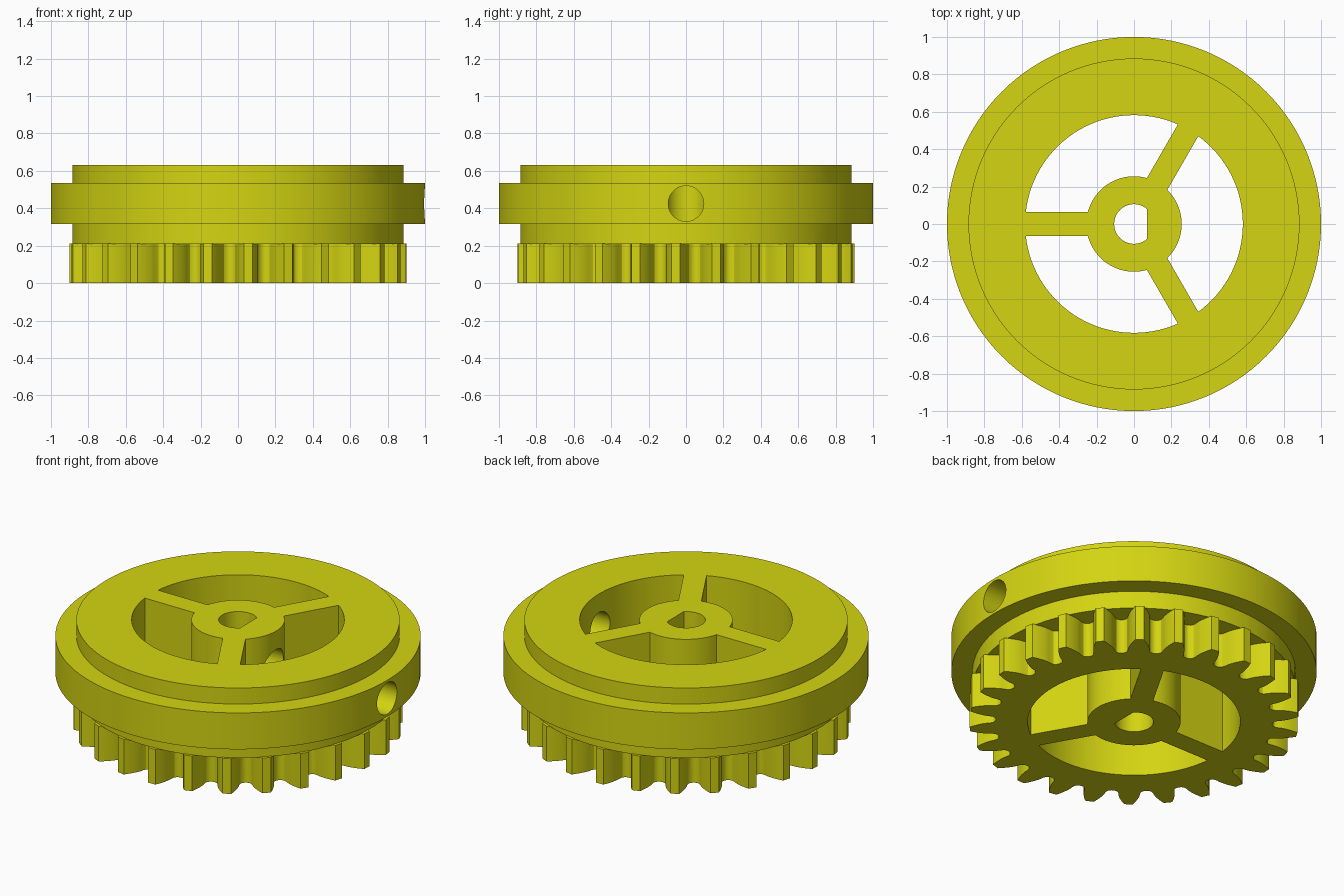
import bpy, bmesh, math
from math import pi, sin, cos, tan, radians, asin, acos, sqrt

if "Cube" in bpy.data.objects:
    bpy.data.objects.remove(bpy.data.objects["Cube"])

yellow = bpy.data.materials.new("olive yellow plastic")
yellow.diffuse_color = (0.66, 0.66, 0.006, 1)
yellow.use_nodes = True
yellow.node_tree.nodes["Principled BSDF"].inputs["Base Color"].default_value = yellow.diffuse_color


def add_object(name, bm):
    bmesh.ops.recalc_face_normals(bm, faces=bm.faces[:])
    me = bpy.data.meshes.new(name)
    bm.to_mesh(me)
    bm.free()
    me.materials.append(yellow)
    ob = bpy.data.objects.new(name, me)
    bpy.context.collection.objects.link(ob)
    return ob


def prism(name, outline, z0, z1):
    """Extrude a flat outline from z0 to z1."""
    bm = bmesh.new()
    face = bm.faces.new([bm.verts.new((x, y, z0)) for x, y in outline])
    ext = bmesh.ops.extrude_face_region(bm, geom=[face])
    tops = [v for v in ext["geom"] if isinstance(v, bmesh.types.BMVert)]
    bmesh.ops.translate(bm, verts=tops, vec=(0, 0, z1 - z0))
    return add_object(name, bm)


def lathe(name, profile, n):
    """Closed solid of revolution; profile excludes the axis."""
    bm = bmesh.new()
    rings = [[bm.verts.new((r * cos(2 * pi * i / n), r * sin(2 * pi * i / n), z))
              for i in range(n)] for r, z in profile]
    for a, b in zip(rings, rings[1:]):
        for i in range(n):
            j = (i + 1) % n
            bm.faces.new((a[i], a[j], b[j], b[i]))
    bm.faces.new(rings[0])
    bm.faces.new(rings[-1])
    return add_object(name, bm)


def arc(r, a0, a1, n):
    return [(r * cos(a0 + (a1 - a0) * i / n), r * sin(a0 + (a1 - a0) * i / n))
            for i in range(n + 1)]


def combine(target, tool, operation):
    mod = target.modifiers.new(operation.lower(), 'BOOLEAN')
    mod.operation, mod.solver, mod.object = operation, 'EXACT', tool
    bpy.context.view_layer.objects.active = target
    bpy.ops.object.modifier_apply(modifier=mod.name)
    bpy.data.objects.remove(tool)


# Flanged wheel body, with a plug reaching down into the gear
wheel = lathe("spoked_gear_wheel",
              [(0.70, 0.10), (0.70, 0.21), (0.885, 0.21), (0.885, 0.315),
               (1.0, 0.315), (1.0, 0.535), (0.885, 0.535), (0.885, 0.632)], 128)

# Involute gear ring
TEETH, TIP = 26, 0.902
pitch_r = TIP * TEETH / (TEETH + 2)
base_r, root_r = pitch_r * cos(radians(20)), TIP * (TEETH - 0.5) / (TEETH + 2)
root_r = TIP * (TEETH - 2.5) / (TEETH + 2)


def half_angle(r):
    a = acos(min(1, base_r / r))
    return pi / (2 * TEETH) + (tan(radians(20)) - radians(20)) - (tan(a) - a)


flank = [(root_r, pi / TEETH - 0.006), (root_r + 0.004, half_angle(base_r) + 0.022),
         (root_r + 0.014, half_angle(base_r) + 0.007)]
flank += [(r, half_angle(r)) for r in
          [base_r + (TIP - base_r) * i / 6 for i in range(7)]]
outline = []
for k in range(TEETH):
    mid = radians(-45) + 2 * pi * k / TEETH
    side = [(r, mid - a) for r, a in flank] + [(r, mid + a) for r, a in reversed(flank)]
    outline += [(r * cos(a), r * sin(a)) for r, a in side]
combine(wheel, prism("gear_ring", outline, 0, 0.212), 'UNION')

# Three pockets leave the hub and the spokes
HUB, RIM, HALF_SPOKE = 0.255, 0.582, 0.063
ai, ao = asin(HALF_SPOKE / HUB), asin(HALF_SPOKE / RIM)
for k in range(3):
    s, e = radians(-60 + 120 * k), radians(60 + 120 * k)
    shape = arc(RIM, s + ao, e - ao, 32) + arc(HUB, e - ai, s + ai, 20)
    combine(wheel, prism("pocket", shape, -0.1, 0.8), 'DIFFERENCE')

# D-shaped shaft bore, flat towards +x
flat = acos(0.07 / 0.106)
combine(wheel, prism("bore", arc(0.106, flat, 2 * pi - flat, 40), -0.1, 0.8), 'DIFFERENCE')

# Screw hole from the rim through the hub into the bore
bm = bmesh.new()
bmesh.ops.create_cone(bm, cap_ends=True, segments=40, radius1=0.095, radius2=0.095, depth=1.2)
for v in bm.verts:
    x, y, z = v.co
    v.co = (z + 0.62, y, 0.425 - x)
combine(wheel, add_object("screw_hole", bm), 'DIFFERENCE')

bpy.ops.object.select_all(action='DESELECT')
wheel.select_set(True)
bpy.context.view_layer.objects.active = wheel
bpy.ops.object.shade_smooth_by_angle(angle=radians(25))
